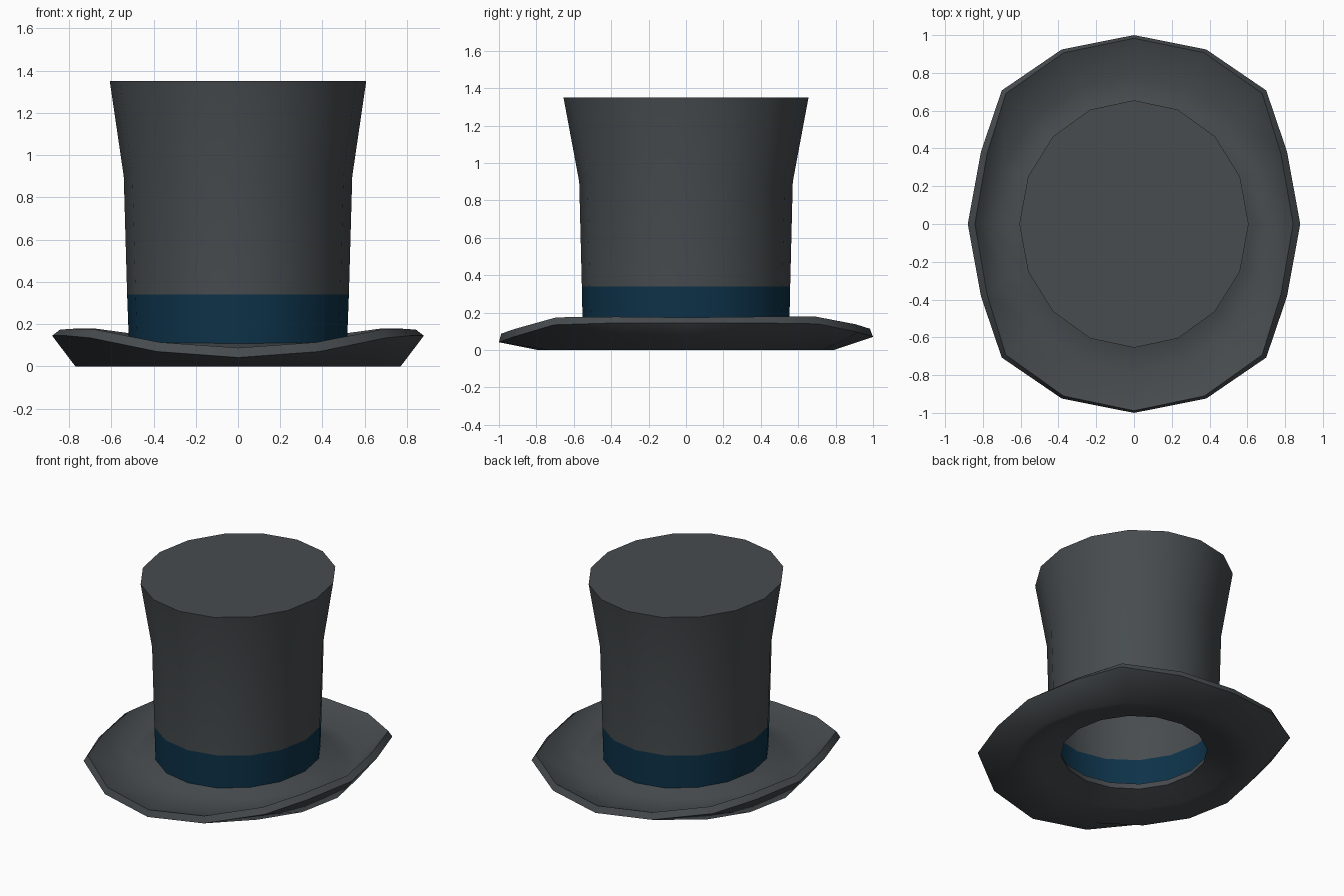
import bpy
import bmesh
from math import sin, cos, pi

SIDES = 16

cube = bpy.data.objects.get("Cube")
if cube:
    bpy.data.objects.remove(cube)


def material(name, color):
    mat = bpy.data.materials.new(name)
    mat.use_nodes = True
    mat.diffuse_color = (*color, 1)
    mat.node_tree.nodes["Principled BSDF"].inputs["Base Color"].default_value = (*color, 1)
    return mat


felt = material("charcoal felt", (0.063, 0.072, 0.077))
ribbon = material("navy ribbon", (0.004, 0.032, 0.066))


def loft(name, rings, mats, cap=False):
    """Join rings of points, bottom or inner ring first, into a surface."""
    bm = bmesh.new()
    loops = [[bm.verts.new(p) for p in ring] for ring in rings]
    for low, high in zip(loops, loops[1:]):
        for i in range(SIDES):
            j = (i + 1) % SIDES
            bm.faces.new((low[i], low[j], high[j], high[i]))
    if cap:
        bm.faces.new(loops[-1])
    mesh = bpy.data.meshes.new(name)
    bm.to_mesh(mesh)
    bm.free()
    obj = bpy.data.objects.new(name, mesh)
    bpy.context.collection.objects.link(obj)
    for mat in mats:
        mesh.materials.append(mat)
    return obj


def smooth(obj, angle):
    bpy.ops.object.select_all(action='DESELECT')
    obj.select_set(True)
    bpy.context.view_layer.objects.active = obj
    bpy.ops.object.shade_smooth_by_angle(angle=angle)


def ring(rx, ry, z):
    return [(rx * cos(2 * pi * i / SIDES), ry * sin(2 * pi * i / SIDES), z)
            for i in range(SIDES)]


# Crown: flared oval tube with a flat lid and a ribbon round its foot
profile = [(0.516, 0.552, 0.10), (0.525, 0.557, 0.34),
           (0.541, 0.571, 0.90), (0.607, 0.655, 1.35)]
crown = loft("crown", [ring(*p) for p in profile], [felt, ribbon], cap=True)
for face in crown.data.polygons:
    face.material_index = 1 if face.center.z < 0.34 else 0
smooth(crown, pi / 4)

# Brim edge: sides curled up and in, front dipping lower than the back
pinch = [0.88, 0.877, 0.99, 1.0, 1.0]
front_rise = [0.145, 0.145, 0.135, 0.07, 0.042]
back_rise = [0.145, 0.145, 0.14, 0.095, 0.07]
edge = []
for i, (x, y, _) in enumerate(ring(1, 1, 0)):
    step = min(i % 8, 8 - i % 8)
    rise = back_rise if y > 0 else front_rise
    edge.append((x * pinch[step], y, rise[step]))

# Brim: bowl-shaped sheet thickened upwards
brim = loft("brim", [ring(0.46, 0.47, 0.085), ring(0.62, 0.63, 0.036),
                     ring(0.77, 0.79, 0.0), edge][::-1], [felt])
brim.data.flip_normals()
if brim.data.polygons[0].normal.z < 0:
    brim.data.flip_normals()
smooth(brim, pi * 0.42)
solid = brim.modifiers.new("thickness", 'SOLIDIFY')
solid.thickness = 0.047
solid.offset = 1
solid.use_even_offset = True
bpy.ops.object.modifier_apply(modifier=solid.name)
smooth(brim, pi * 0.42)
